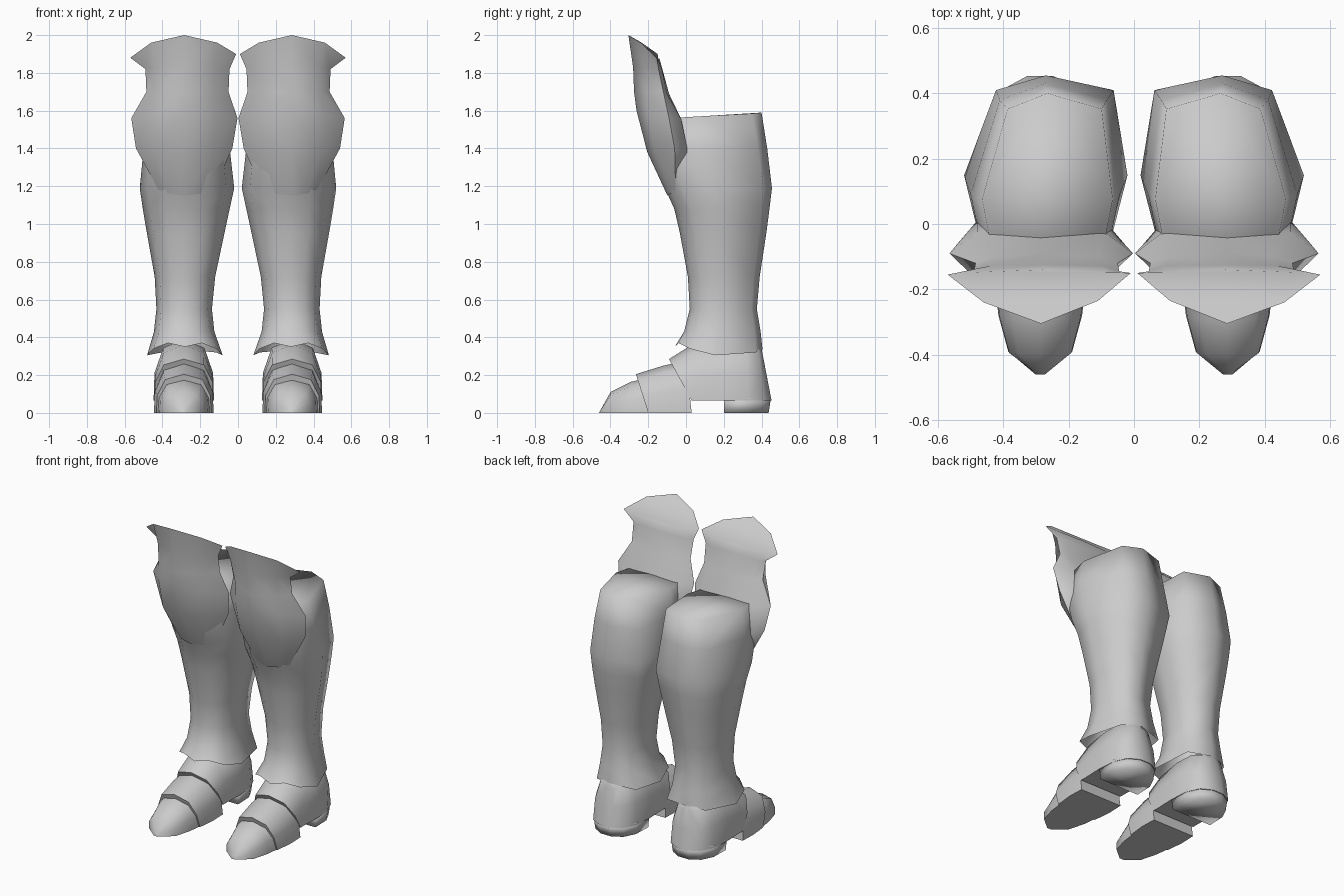
import bpy, bmesh, math

steel = bpy.data.materials.new("plain grey steel")
steel.diffuse_color = (0.6, 0.6, 0.6, 1)


def loft(name, rings, cap_end=True, angle=50):
    """Skin a list of equal-length rings, then mirror to the other leg."""
    bm = bmesh.new()
    rows = [[bm.verts.new(p) for p in r] for r in rings]
    n = len(rows[0])
    for a, b in zip(rows, rows[1:]):
        for i in range(n):
            j = (i + 1) % n
            bm.faces.new((a[i], a[j], b[j], b[i]))
    bm.faces.new(rows[0])
    if cap_end:
        bm.faces.new(rows[-1])
    bmesh.ops.recalc_face_normals(bm, faces=bm.faces)
    me = bpy.data.meshes.new(name)
    bm.to_mesh(me)
    bm.free()
    me.materials.append(steel)
    ob = bpy.data.objects.new(name, me)
    bpy.context.collection.objects.link(ob)
    ob.modifiers.new("Mirror", 'MIRROR').use_mirror_merge = False
    bpy.ops.object.select_all(action='DESELECT')
    ob.select_set(True)
    bpy.context.view_layer.objects.active = ob
    bpy.ops.object.shade_smooth_by_angle(angle=math.radians(angle))
    return ob


def symmetric(half, cx):
    """half runs from the front centre to the back centre on the +x side."""
    right = [(cx + x, y, z) for x, y, z in half]
    left = [(cx - x, y, z) for x, y, z in half[-2:0:-1]]
    return right + left


def leg_ring(z, cx, w, yf, yb, hem=None):
    d = yb - yf
    zs = hem or [z] * 6
    xy = [(0, yf), (.45 * w, yf + .045 * d), (.83 * w, yf + .17 * d),
          (w, yf + .46 * d), (.72 * w, yb - .08 * d), (0, yb)]
    ring = symmetric([(x, y, zz) for (x, y), zz in zip(xy, zs)], cx)
    # the calf muscle leans towards the inner side at the back
    for i in (4, 6):
        x, y, zz = ring[i]
        ring[i] = (x - .11 * w, y, zz)
    return ring


# Calf plate, from the closed top down to the flared, scalloped ankle hem
loft("calf_plate", [
    leg_ring(0, .265, .20, -.20, .40, [1.55, 1.55, 1.56, 1.57, 1.585, 1.59]),
    leg_ring(1.40, .272, .228, -.20, .43),
    leg_ring(1.19, .27, .25, -.112, .455),
    leg_ring(1.08, .274, .23, -.062, .442),
    leg_ring(.95, .277, .205, -.032, .425),
    leg_ring(.72, .281, .16, .01, .39),
    leg_ring(.55, .285, .147, .02, .375),
    leg_ring(.43, .285, .16, -.01, .395),
    leg_ring(0, .281, .20, -.06, .405, [.35, .37, .34, .305, .32, .335]),
], cap_end=False, angle=100)

# Knee plate: front points run from the inner side to the outer side
knee_rows = [
    [(.01, -.15, 1.90), (.11, -.235, 1.96), (.285, -.305, 2.0),
     (.46, -.24, 1.96), (.57, -.155, 1.88)],
    [(.045, -.145, 1.82), (.13, -.22, 1.83), (.285, -.28, 1.83),
     (.44, -.22, 1.83), (.49, -.145, 1.82)],
    [(.05, -.12, 1.70), (.13, -.21, 1.70), (.285, -.275, 1.70),
     (.44, -.21, 1.70), (.485, -.12, 1.70)],
    [(.003, -.09, 1.56), (.12, -.20, 1.58), (.285, -.262, 1.60),
     (.45, -.20, 1.58), (.565, -.09, 1.56)],
    [(.03, -.06, 1.40), (.13, -.165, 1.38), (.285, -.205, 1.38),
     (.44, -.165, 1.38), (.54, -.06, 1.40)],
    [(.13, -.055, 1.18), (.20, -.085, 1.16), (.285, -.098, 1.15),
     (.36, -.085, 1.16), (.42, -.055, 1.18)],
]
# back of the knee: side inset, side y, centre y, height
knee_backs = [(.08, -.148, -.14, 1.875), (.05, -.128, -.125, 1.82),
              (.06, -.10, -.09, 1.69), (.085, -.025, -.04, 1.555),
              (.06, .01, .01, 1.38), (.02, -.03, -.03, 1.19)]
loft("knee_plate", [
    row + [(row[4][0] - inset, ys, z), (.28, yc, z), (row[0][0] + inset, ys, z)]
    for row, (inset, ys, yc, z) in zip(knee_rows, knee_backs)], angle=70)


# Foot plates: arched sections lofted along the foot
def arch(yb, yt, z0, zt, w, cx=.287):
    h = zt - z0
    prof = [(1, 0), (.97, .45), (.68, .86), (0, 1), (-.68, .86), (-.97, .45), (-1, 0)]
    return [(cx + x * w, yb + (yt - yb) * t, z0 + t * h) for x, t in prof]


loft("heel_plate", [
    arch(.03, -.09, .065, .285, .156), arch(.07, .03, .065, .36, .155),
    arch(.20, .20, .065, .39, .16), arch(.33, .32, .065, .39, .15),
    arch(.415, .38, .065, .37, .11), arch(.453, .40, .065, .34, .04)], angle=60)
loft("instep_plate", [
    arch(.03, .0, 0, .275, .154), arch(-.08, -.12, 0, .25, .158),
    arch(-.20, -.265, 0, .205, .145)])
loft("toe_plate", [
    arch(-.16, -.20, 0, .185, .142), arch(-.28, -.29, 0, .165, .128),
    arch(-.39, -.40, 0, .11, .098), arch(-.46, -.45, 0, .02, .015)])

# Rounded heel block under the heel plate, slightly narrower at the ground
heel = [(.155, .20), (.15, .33), (.11, .41), (.04, .45),
        (-.04, .45), (-.11, .41), (-.15, .33), (-.155, .20)]
loft("heel_block", [[(.287 + x * s, .20 + (y - .20) * s, z) for x, y in heel]
                    for z, s in ((0, .95), (.08, 1))], angle=100)
